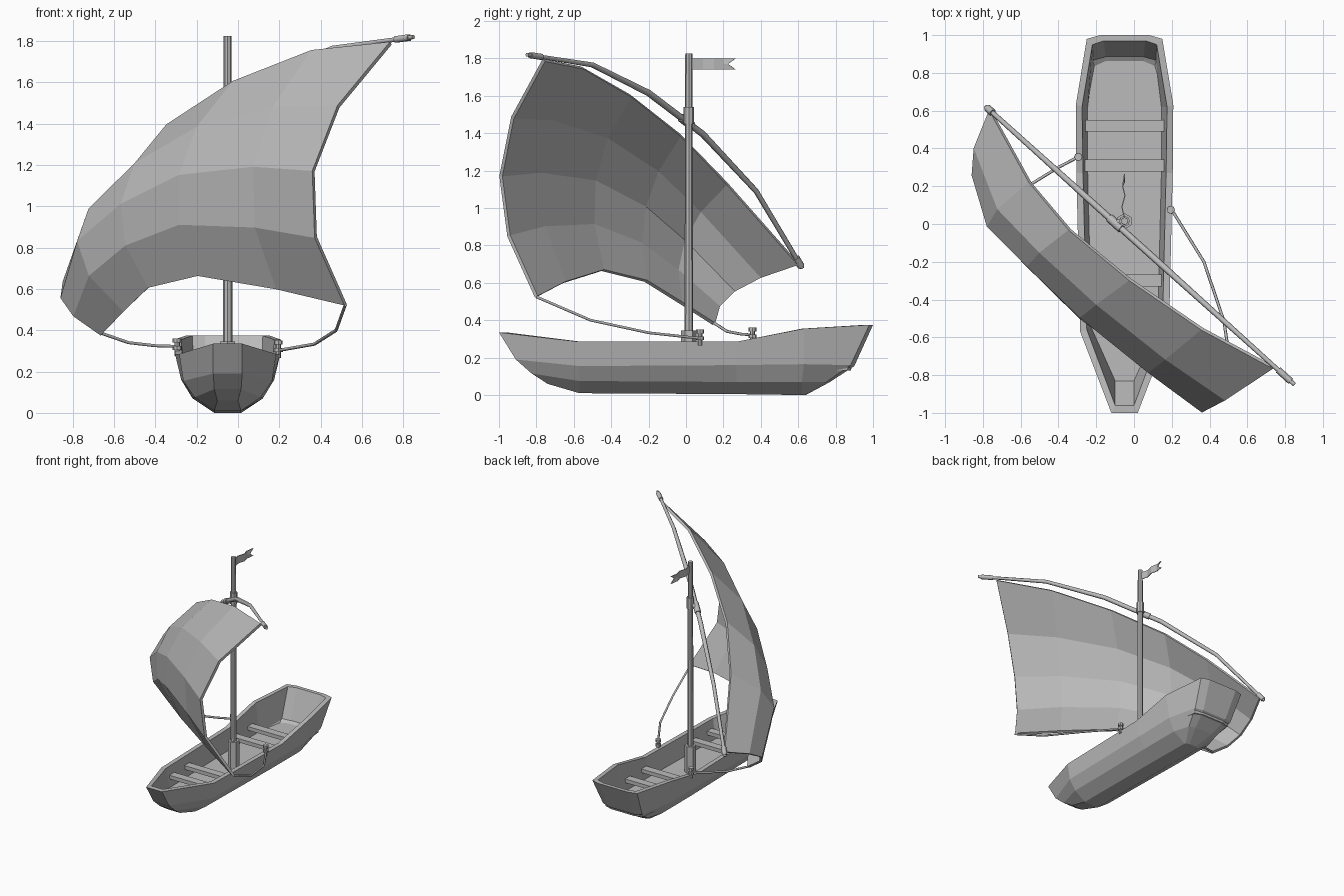
import bpy, bmesh
from mathutils import Vector, Matrix

cube = bpy.data.objects.get("Cube")
if cube:
    bpy.data.objects.remove(cube, do_unlink=True)

grey = bpy.data.materials.new("plain_grey")
grey.use_nodes = True
colour = (0.5, 0.5, 0.5, 1)
grey.diffuse_color = colour
grey.node_tree.nodes["Principled BSDF"].inputs["Base Color"].default_value = colour

CX = -0.05          # centre line of the hull
MAST_Y = 0.015


def finish(name, bm):
    """Turn a bmesh into a flat shaded object."""
    bmesh.ops.recalc_face_normals(bm, faces=bm.faces)
    mesh = bpy.data.meshes.new(name)
    bm.to_mesh(mesh)
    bm.free()
    mesh.materials.append(grey)
    obj = bpy.data.objects.new(name, mesh)
    bpy.context.collection.objects.link(obj)
    return obj


def cylinder(name, x, y, z0, z1, r0, r1=None, sides=8):
    bm = bmesh.new()
    bmesh.ops.create_cone(bm, cap_ends=True, segments=sides, radius1=r0,
                          radius2=r0 if r1 is None else r1, depth=z1 - z0,
                          matrix=Matrix.Translation((x, y, (z0 + z1) / 2)))
    return finish(name, bm)


def box(name, centre, size):
    bm = bmesh.new()
    bmesh.ops.create_cube(bm, size=1, matrix=Matrix.Translation(centre)
                          @ Matrix.Diagonal((*size, 1)))
    return finish(name, bm)


def tube(name, points, radius, tapers=None):
    """Sweep a round section along a polyline."""
    curve = bpy.data.curves.new(name, "CURVE")
    curve.dimensions = "3D"
    curve.bevel_depth = radius
    curve.bevel_resolution = 1
    curve.use_fill_caps = True
    spline = curve.splines.new("POLY")
    spline.points.add(len(points) - 1)
    for i, p in enumerate(points):
        spline.points[i].co = (*p, 1)
        spline.points[i].radius = tapers[i] if tapers else 1
    curve.materials.append(grey)
    obj = bpy.data.objects.new(name, curve)
    bpy.context.collection.objects.link(obj)
    return obj


# Hull: half outlines (half width, y, z) from keel to sheer, then inside to floor
FLOOR = 0.13
keel = [(.05, -.74, .06), (.065, -.57, .01), (.065, .27, .005),
        (.065, .62, 0), (.06, .63, 0), (.03, .64, 0)]
chine = [(.065, -.825, .115), (.16, -.57, .075), (.17, .27, .07),
         (.17, .62, .07), (.13, .75, .07), (.08, .77, .07)]
side = [(.07, -.91, .19), (.215, -.57, .155), (.225, .27, .16),
        (.225, .63, .165), (.175, .88, .16), (.11, .9, .155)]
sheer = [(.07, -1, .335), (.235, -.57, .285), (.255, .27, .285),
         (.258, .63, .355), (.2, .98, .375), (.13, 1, .375)]
rim = [(.05, -.96, .335), (.2, -.56, .285), (.22, .27, .285),
       (.225, .62, .355), (.17, .95, .375), (.11, .97, .375)]
floor = [(w, y, FLOOR) for w, y in
         [(.05, -.83), (.175, -.55), (.195, .27), (.195, .62), (.165, .86), (.1, .88)]]

bm = bmesh.new()
loops = []
for half in (keel, chine, side, sheer, rim, floor):
    left = [bm.verts.new((CX + w, y, z)) for w, y, z in half]
    right = [bm.verts.new((CX - w, y, z)) for w, y, z in half]
    loops.append(left + right[::-1])
n = len(loops[0])
for a, b in zip(loops, loops[1:]):
    for i in range(n):
        j = (i + 1) % n
        bm.faces.new((a[i], a[j], b[j], b[i]))
for ring in (loops[0], loops[-1]):
    for i in range(n // 2 - 1):
        bm.faces.new((ring[i], ring[i + 1], ring[n - 2 - i], ring[n - 1 - i]))
finish("hull", bm)

# Benches
for i, y in enumerate((.52, .31, -.3, -.5)):
    width = .425 if y > -.4 else .4
    box(f"bench_{i + 1}", (CX, y, .205), (width, .063, .03))

# Mast with foot collar and lashing
cylinder("mast", CX, MAST_Y, FLOOR, 1.825, .024, .019)
cylinder("mast_collar", CX, MAST_Y, FLOOR, .345, .042, sides=6)
cylinder("mast_lashing", CX, MAST_Y, 1.45, 1.54, .028)


# Yard: curved spar lying in one upright plane
def yard_point(y, z):
    return Vector((CX - (y + .04) * 1.11, y, z))


spar = [yard_point(y, z) for y, z in
        [(-.85, 1.82), (-.5, 1.765), (-.2, 1.615), (.09, 1.395), (.375, 1.09), (.62, .68)]]
tube("yard", spar, .016, [.7, .9, 1.1, 1.1, .9, .8])
tube("yard_peak_binding", [spar[0].lerp(spar[1], t) for t in (.05, .22)], .018)
tube("yard_foot_binding", [spar[-1].lerp(spar[-2], t) for t in (.02, .13)], .02)
tube("yard_mast_binding", [spar[2].lerp(spar[3], t) for t in (.6, .8)], .024)
tube("yard_tie", [(CX, MAST_Y, 1.49), spar[2].lerp(spar[3], .7)], .018)

# Sail: each column is a parabola through its head, belly and foot points
columns = [
    [(-.76, .6, .7), (-.85, .26, .555), (-.66, .15, .38)],
    [(-.55, .22, 1.13), (-.77, -.01, .83), (-.55, -.03, .495)],
    [(-.34, -.03, 1.39), (-.56, -.22, 1.01), (-.43, -.215, .61)],
    [(-.02, -.295, 1.6), (-.28, -.49, 1.15), (-.19, -.445, .667)],
    [(.36, -.555, 1.75), (.08, -.78, 1.19), (.19, -.65, .603)],
    [(.74, -.76, 1.79), (.365, -.99, 1.17), (.52, -.8, .525)],
]
ROWS = 4
bm = bmesh.new()
grid = []
for column in columns:
    head, belly, foot = map(Vector, column)
    line = []
    for r in range(ROWS + 1):
        t = r / ROWS
        p = (head * (1 - t) * (1 - 2 * t) + belly * 4 * t * (1 - t)
             + foot * t * (2 * t - 1))
        line.append(bm.verts.new(p))
    grid.append(line)
for a, b in zip(grid, grid[1:]):
    for r in range(ROWS):
        bm.faces.new((a[r], a[r + 1], b[r + 1], b[r]))
sail = finish("sail", bm)
solid = sail.modifiers.new("thickness", "SOLIDIFY")
solid.thickness = .02
solid.offset = 0

# Sheets from the lower sail corners to posts on the rails
tube("tack_rope", [(-.66, .15, .385), (-.53, .22, .34), (-.4, .3, .325), (-.295, .355, .322)], .008)
tube("clew_rope", [(.52, -.8, .525), (.475, -.51, .4), (.37, -.2, .333), (.2, .075, .303)], .008)
for name, x, y, z in (("right", -.295, .355, .275), ("left", .195, .075, .265)):
    cylinder(f"{name}_post", x, y, z, z + .075, .013)
    cylinder(f"{name}_post_knob", x, y, z + .065, z + .085, .021)
    cylinder(f"{name}_rope_wrap", x, y, z + .03, z + .048, .022)

# Flag: wavy thin strip with a swallow tail
waves = [(.03, -.05), (.09, -.064), (.15, -.048), (.2, -.06), (.265, -.05)]
bm = bmesh.new()
strip = []
for y, x in waves:
    last = y == waves[-1][0]
    mid_y = y - .04 if last else y
    strip.append([bm.verts.new(p) for p in
                  ((x, y, 1.8), (x, mid_y, 1.77), (x, y, 1.74))])
for a, b in zip(strip, strip[1:]):
    for k in range(2):
        bm.faces.new((a[k], a[k + 1], b[k + 1], b[k]))
flag = finish("flag", bm)
cloth = flag.modifiers.new("thickness", "SOLIDIFY")
cloth.thickness = .006
cloth.offset = 0
